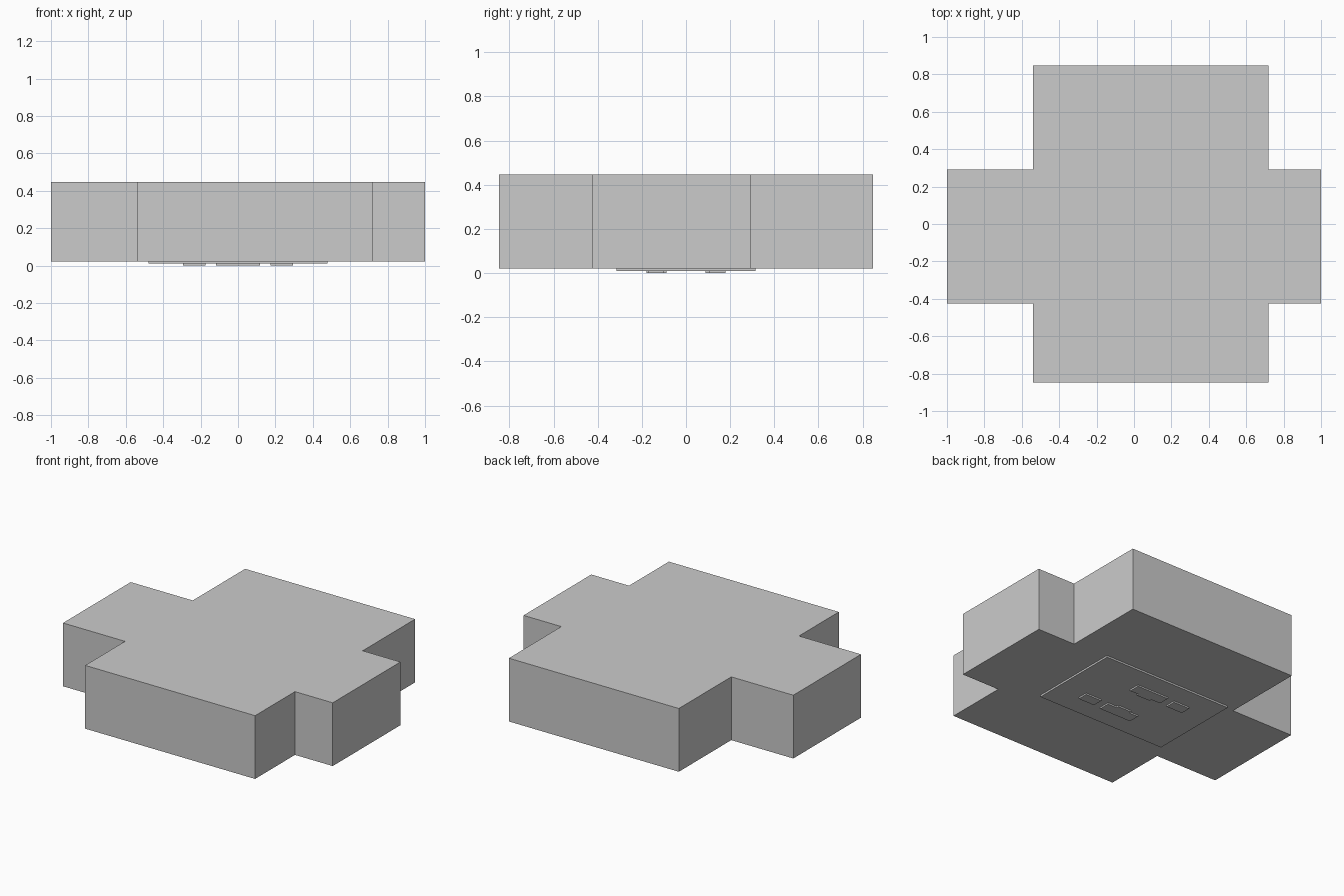
import bpy, bmesh

if "Cube" in bpy.data.objects:
    bpy.data.objects.remove(bpy.data.objects["Cube"])


def prism(name, outline, z0, z1):
    """Extrude a flat xy outline from z0 up to z1."""
    bm = bmesh.new()
    face = bm.faces.new([bm.verts.new((x, y, z0)) for x, y in outline])
    ext = bmesh.ops.extrude_face_region(bm, geom=[face])
    verts = [g for g in ext["geom"] if isinstance(g, bmesh.types.BMVert)]
    bmesh.ops.translate(bm, verts=verts, vec=(0, 0, z1 - z0))
    bmesh.ops.recalc_face_normals(bm, faces=bm.faces[:])
    mesh = bpy.data.meshes.new(name)
    bm.to_mesh(mesh)
    bm.free()
    obj = bpy.data.objects.new(name, mesh)
    bpy.context.collection.objects.link(obj)
    return obj


def rect(x0, x1, y0, y1):
    return [(x0, y0), (x1, y0), (x1, y1), (x0, y1)]


Z_PLATE, Z_BODY, Z_TOP = 0.01, 0.022, 0.446

# Cross-shaped main block
xl, xr, yf, yb = -0.54, 0.72, -0.425, 0.292
cross = [(xl, -0.847), (xr, -0.847), (xr, yf), (1, yf), (1, yb), (xr, yb),
         (xr, 0.847), (xl, 0.847), (xl, yb), (-1, yb), (-1, yf), (xl, yf)]
prism("main_block", cross, Z_BODY, Z_TOP)

# Thin plate under the block
prism("bottom_plate", rect(-0.478, 0.478, -0.315, 0.315), Z_PLATE, Z_BODY)

# Raised pads under the plate, repeated by a half turn
stepped = [(-0.118, 0.179), (-0.118, 0.105), (-0.05, 0.105), (-0.05, 0.088),
           (0.05, 0.088), (0.05, 0.105), (0.118, 0.105), (0.118, 0.179)]
square = rect(-0.295, -0.175, 0.1, 0.17)
for side, s in (("back", 1), ("front", -1)):
    for kind, outline in (("stepped", stepped), ("square", square)):
        prism(f"{side}_{kind}_pad", [(s * x, s * y) for x, y in outline], 0, Z_PLATE)
